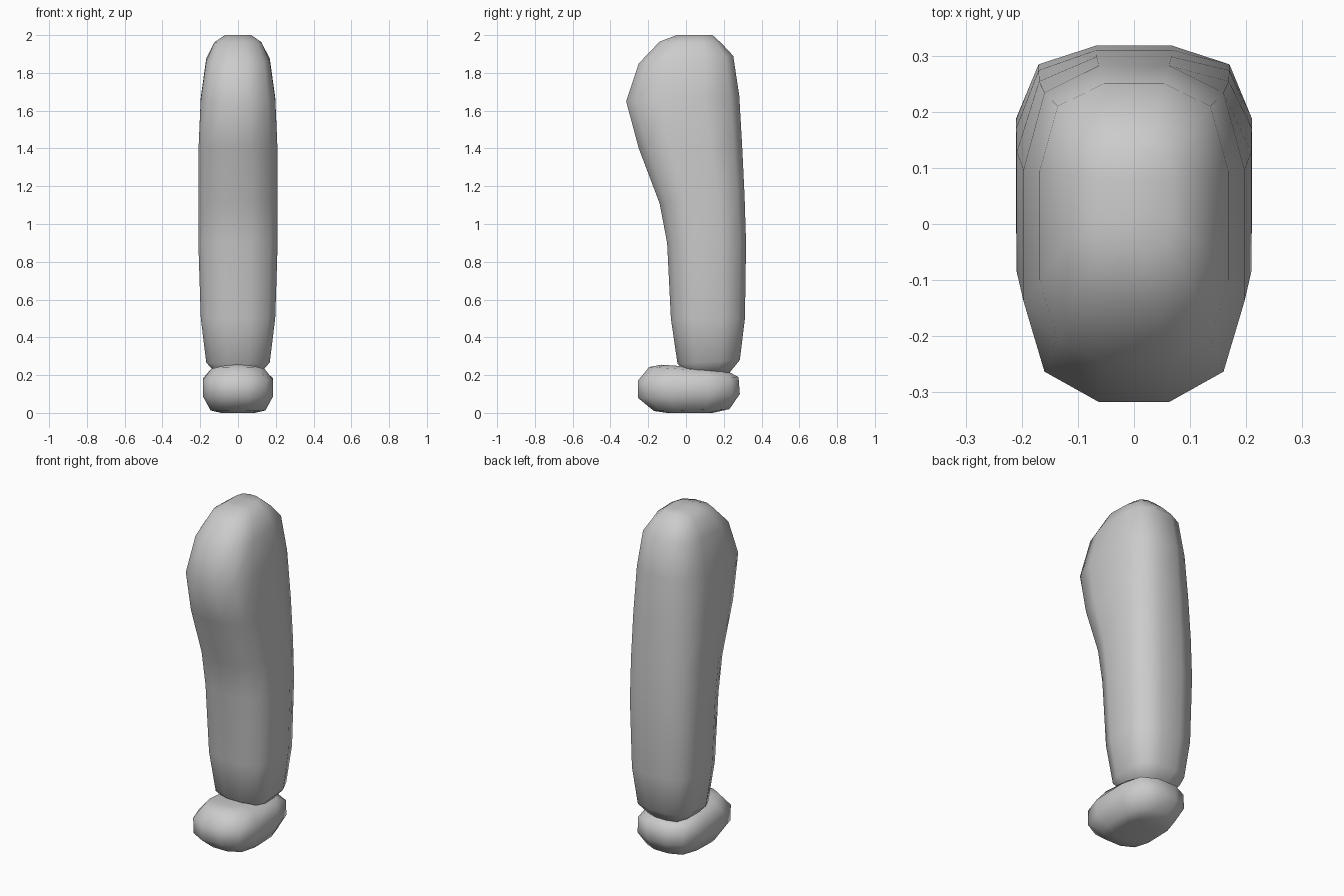
import bpy, bmesh

# Rounded cross-section: (fraction of half width, fraction from front to back)
HALF = [(0.32, 0.0), (0.81, 0.09), (1.0, 0.30), (1.0, 0.69), (0.81, 0.92), (0.32, 1.0)]
SECTION = HALF + [(-u, v) for u, v in reversed(HALF)]


def loft(name, stations):
    """Skin rings given as (front y, front z, back y, back z, half width)."""
    bm = bmesh.new()
    rings = []
    for fy, fz, by, bz, w in stations:
        rings.append([bm.verts.new((u * w, fy + (by - fy) * v, fz + (bz - fz) * v))
                      for u, v in SECTION])
    n = len(SECTION)
    for a, b in zip(rings, rings[1:]):
        for i in range(n):
            j = (i + 1) % n
            bm.faces.new((a[i], a[j], b[j], b[i]))
    # close both ends with quads across the mirrored halves
    for ring in (rings[0], rings[-1]):
        for i in range(n // 2 - 1):
            bm.faces.new((ring[i], ring[i + 1], ring[n - 2 - i], ring[n - 1 - i]))
    bmesh.ops.recalc_face_normals(bm, faces=bm.faces[:])
    for f in bm.faces:
        f.smooth = True
    me = bpy.data.meshes.new(name)
    bm.to_mesh(me)
    bm.free()
    ob = bpy.data.objects.new(name, me)
    bpy.context.collection.objects.link(ob)
    return ob


# Tall upright limb, bulging forward near the top
loft("leg", [
    (0.02, 0.19, 0.22, 0.20, 0.10),
    (-0.045, 0.26, 0.285, 0.28, 0.168),
    (-0.08, 0.50, 0.312, 0.50, 0.197),
    (-0.10, 0.90, 0.318, 0.90, 0.21),
    (-0.14, 1.11, 0.310, 1.15, 0.21),
    (-0.25, 1.40, 0.298, 1.40, 0.209),
    (-0.317, 1.65, 0.282, 1.68, 0.197),
    (-0.25, 1.85, 0.25, 1.89, 0.168),
    (-0.14, 1.965, 0.19, 1.955, 0.125),
    (-0.05, 2.00, 0.14, 2.00, 0.07),
])

# Low rounded block under the limb
loft("foot", [
    (-0.10, 0.00, 0.14, 0.00, 0.09),
    (-0.17, 0.01, 0.23, 0.02, 0.145),
    (-0.255, 0.08, 0.285, 0.10, 0.185),
    (-0.255, 0.17, 0.278, 0.19, 0.185),
    (-0.195, 0.243, 0.23, 0.215, 0.14),
    (-0.13, 0.255, 0.13, 0.237, 0.07),
])
